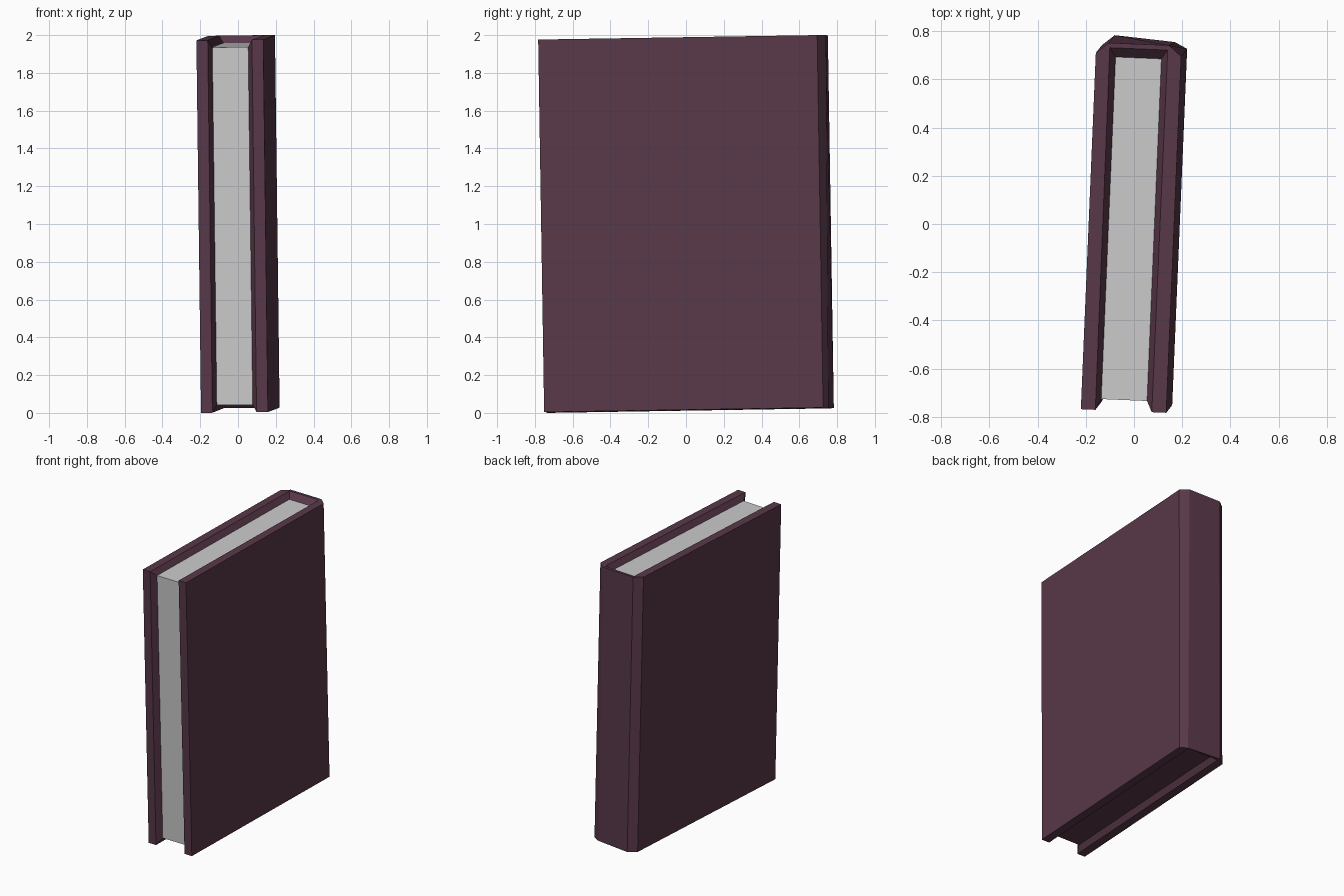
import bpy, bmesh
from mathutils import Matrix, Vector

if "Cube" in bpy.data.objects:
    bpy.data.objects.remove(bpy.data.objects["Cube"])

H, HP = 0.986, 0.947        # half heights of the cover and the page block
# plan points on one side: (half width, depth, half height)
PLAN = {
    "tip": (0.177, -0.757, H),     # outer fore-edge corner
    "hinge": (0.177, 0.720, H),    # outer corner before the spine bevel
    "spine": (0.125, 0.764, H),    # spine corner
    "rim_f": (0.117, -0.757, H),   # inner fore-edge of the board
    "rim_b": (0.120, 0.744, H),    # inner spine rim
    "page_f": (0.095, -0.712, HP), # page block corners
    "page_b": (0.095, 0.706, HP),
}
# slight lean and twist of the whole book
LEAN = Matrix(((1, 0.042, -0.0125), (-0.042, 1, -0.016), (0.0125, 0.016, 1)))


def build_shell():
    """Closed book shell; page faces carry material index 1."""
    bm = bmesh.new()
    v = {}
    for name, (x, y, h) in PLAN.items():
        for s in (-1, 1):
            for t in (-1, 1):
                # the spine is a little twisted at its lower right corner
                dy = -0.018 if (name, s, t) == ("spine", 1, -1) else 0
                v[name, s, t] = bm.verts.new(LEAN @ Vector((s * x, y + dy, t * h)))

    def face(keys, mat=0):
        bm.faces.new([v[k] for k in keys]).material_index = mat

    def wall(a, sa, b, sb, mat=0):
        face([(a, sa, -1), (b, sb, -1), (b, sb, 1), (a, sa, 1)], mat)

    for s in (-1, 1):
        # boards, bevels and fore-edge strips
        chain = ("page_f", "rim_f", "tip", "hinge", "spine")
        for a, b in zip(chain, chain[1:]):
            wall(a, s, b, s)
        # top and bottom rims with their inward slopes
        for t in (-1, 1):
            face([(n, s, t) for n in ("tip", "hinge", "spine", "rim_b", "rim_f")])
            face([(n, s, t) for n in ("rim_f", "rim_b", "page_b", "page_f")])
    wall("spine", -1, "spine", 1)
    for t in (-1, 1):
        for a, b in (("spine", "rim_b"), ("rim_b", "page_b")):
            face([(a, -1, t), (a, 1, t), (b, 1, t), (b, -1, t)])
        # page top is paper, underside is cover coloured
        face([("page_f", -1, t), ("page_f", 1, t), ("page_b", 1, t), ("page_b", -1, t)],
             1 if t > 0 else 0)
    wall("page_f", -1, "page_f", 1, 1)

    # centre on x and y, stand on the floor
    lo = [min(p.co[i] for p in bm.verts) for i in range(3)]
    hi = [max(p.co[i] for p in bm.verts) for i in range(3)]
    shift = Vector((-(lo[0] + hi[0]) / 2, -(lo[1] + hi[1]) / 2, -lo[2]))
    bmesh.ops.translate(bm, verts=bm.verts, vec=shift)
    bmesh.ops.recalc_face_normals(bm, faces=bm.faces)
    return bm


def make_part(name, index, material=None):
    bm = build_shell()
    bmesh.ops.delete(bm, geom=[f for f in bm.faces if f.material_index != index],
                     context='FACES')
    for f in bm.faces:
        f.material_index = 0
    mesh = bpy.data.meshes.new(name)
    bm.to_mesh(mesh)
    bm.free()
    if material:
        mesh.materials.append(material)
    bpy.context.collection.objects.link(bpy.data.objects.new(name, mesh))


maroon = bpy.data.materials.new("maroon_cover")
maroon.diffuse_color = (0.10, 0.04, 0.067, 1)
maroon.use_nodes = True
maroon.node_tree.nodes["Principled BSDF"].inputs["Base Color"].default_value = maroon.diffuse_color
make_part("book_cover", 0, maroon)
make_part("book_pages", 1)
